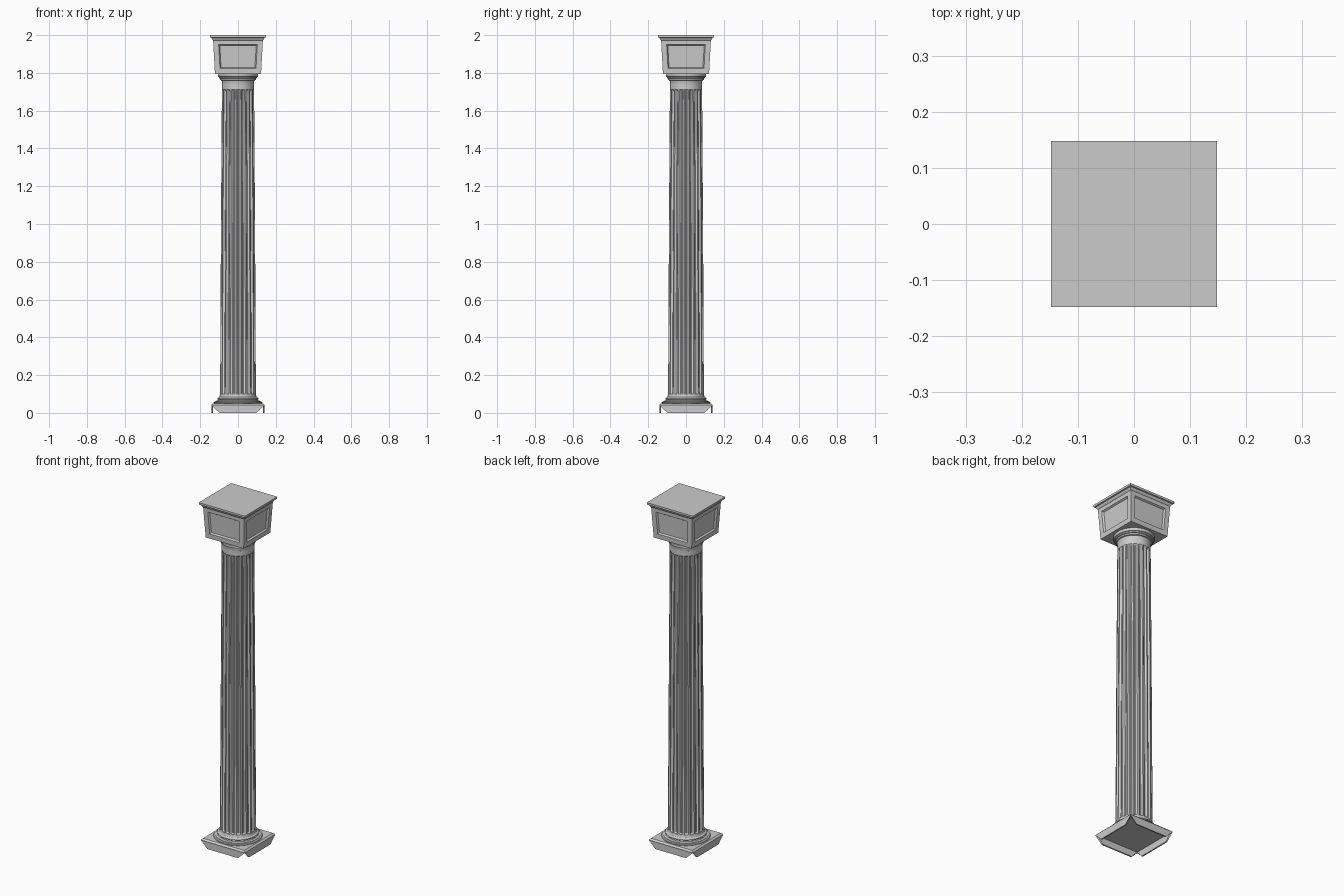
import bpy, bmesh
from math import sin, cos, pi, radians

if "Cube" in bpy.data.objects:
    bpy.data.objects.remove(bpy.data.objects["Cube"])


def finish(name, bm, smooth=False):
    bmesh.ops.recalc_face_normals(bm, faces=bm.faces[:])
    me = bpy.data.meshes.new(name)
    bm.to_mesh(me)
    bm.free()
    ob = bpy.data.objects.new(name, me)
    bpy.context.collection.objects.link(ob)
    if smooth:
        bpy.ops.object.select_all(action='DESELECT')
        ob.select_set(True)
        bpy.context.view_layer.objects.active = ob
        bpy.ops.object.shade_smooth_by_angle(angle=radians(30))
    return ob


def loft(bm, rings, cap=True):
    """Skin a stack of closed rings of points."""
    loops = [[bm.verts.new(p) for p in r] for r in rings]
    n = len(loops[0])
    for a, b in zip(loops, loops[1:]):
        for i in range(n):
            bm.faces.new((a[i], a[(i + 1) % n], b[(i + 1) % n], b[i]))
    if cap:
        bm.faces.new(loops[0])
        bm.faces.new(loops[-1])
    return loops


def square(h, z):
    return [(-h, -h, z), (h, -h, z), (h, h, z), (-h, h, z)]


def lathe(name, profile, n=64):
    bm = bmesh.new()
    loft(bm, [[(r * cos(2 * pi * i / n), r * sin(2 * pi * i / n), z)
               for i in range(n)] for r, z in profile])
    return finish(name, bm, True)


def square_stack(name, profile):
    bm = bmesh.new()
    loft(bm, [square(h, z) for h, z in profile])
    return finish(name, bm)


# Plinth plate, with four thin skirts whose lower corners are cut away
square_stack("plinth_plate", [(0.14, 0.038), (0.141, 0.042), (0.132, 0.051)])
bm = bmesh.new()
for k in range(4):
    a = k * pi / 2

    def turn(x, y, z):
        return (x * cos(a) - y * sin(a), x * sin(a) + y * cos(a), z)
    loft(bm, [[turn(x, y, z) for x, z in
               ((-0.098, 0), (0.098, 0), (0.098 + d, 0.04), (-0.098 - d, 0.04))]
              for y, d in ((-0.14, 0.042), (-0.132, 0.034))])
finish("plinth_skirts", bm)

# Round base mouldings
lathe("base_mouldings", [
    (0.120, 0.048), (0.127, 0.051), (0.129, 0.054), (0.127, 0.058),
    (0.119, 0.060), (0.119, 0.063), (0.108, 0.066), (0.106, 0.070),
    (0.109, 0.073), (0.109, 0.077), (0.106, 0.080), (0.100, 0.083),
    (0.097, 0.088), (0.096, 0.098)])

# Fluted shaft with a slight taper
FLUTES, DEPTH = 20, 0.009
cross = ((-0.5, 0), (-0.36, 0), (-0.25, 0.55), (-0.1, 0.95),
         (0.1, 0.95), (0.25, 0.55), (0.36, 0))
levels = [(0.095, 0), (0.10, 0), (0.106, 1), (0.5, 1), (0.9, 1),
          (1.3, 1), (1.704, 1), (1.712, 0), (1.74, 0)]
rings = []
for z, amount in levels:
    t = z / 1.75
    radius = 0.0955 - 0.010 * t ** 1.3
    ring = []
    for f in range(FLUTES):
        for u, d in cross:
            ang = (f + u) * 2 * pi / FLUTES - pi / 2
            r = radius - DEPTH * d * amount
            ring.append((r * cos(ang), r * sin(ang), z))
    rings.append(ring)
bm = bmesh.new()
loft(bm, rings)
finish("fluted_shaft", bm, True)

# Neck and rings below the capital
lathe("neck_mouldings", [
    (0.0856, 1.735), (0.0856, 1.755), (0.088, 1.760), (0.094, 1.762),
    (0.095, 1.766), (0.094, 1.770), (0.099, 1.772), (0.1, 1.778),
    (0.104, 1.780), (0.106, 1.785), (0.106, 1.797)])

# Tapered capital block with a recessed panel on each side
bm = bmesh.new()
B, T, Z0, Z1 = 0.122, 0.132, 1.795, 1.978
low, high = loft(bm, [square(B, Z0), square(T, Z1)])
sides = [f for f in bm.faces if abs(f.normal.z) < 0.5 and
         abs(f.calc_center_median().z - (Z0 + Z1) / 2) < 0.01]
bmesh.ops.recalc_face_normals(bm, faces=bm.faces[:])
bmesh.ops.inset_individual(bm, faces=sides, thickness=0.028, use_even_offset=True)
bmesh.ops.inset_individual(bm, faces=sides, thickness=0.006, depth=-0.009,
                           use_even_offset=True)
finish("capital_block", bm)

# Top slab
square_stack("capital_slab", [(0.132, 1.972), (0.137, 1.978), (0.140, 1.986),
                              (0.147, 1.988), (0.148, 1.990), (0.148, 2.0)])
